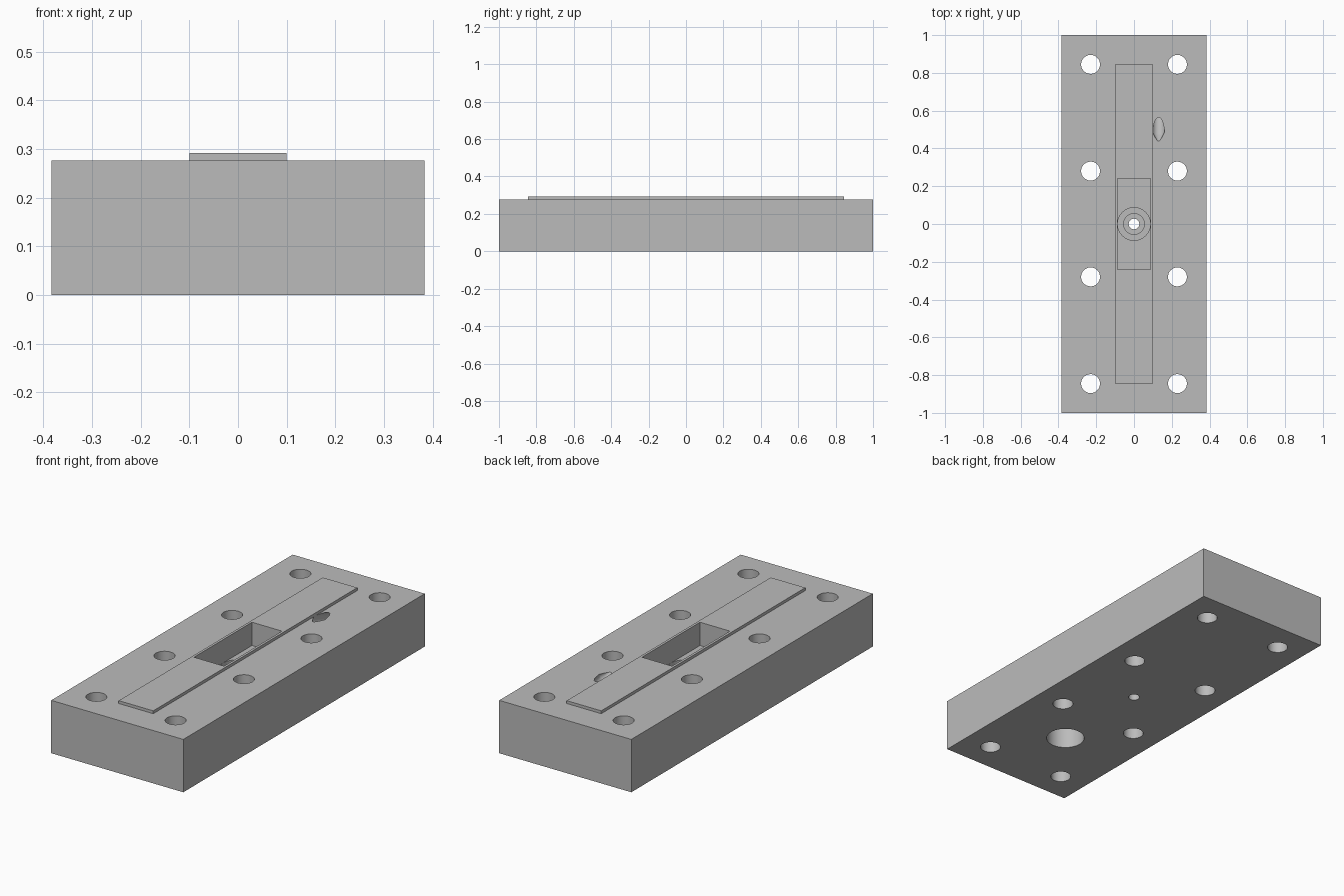
import bpy, math
from mathutils import Matrix, Vector

old = bpy.data.objects.get("Cube")
if old:
    bpy.data.objects.remove(old, do_unlink=True)

TOP = 0.277      # top of the block
LID = 0.292      # top of the raised strip
FLOOR = 0.17     # floor of the pocket

grey = bpy.data.materials.new("plain grey")
grey.use_nodes = True
colour = (0.5, 0.5, 0.5, 1)
grey.diffuse_color = colour
grey.node_tree.nodes["Principled BSDF"].inputs["Base Color"].default_value = colour


def box(name, half_x, half_y, z0, z1):
    bpy.ops.mesh.primitive_cube_add(size=1, location=(0, 0, (z0 + z1) / 2))
    ob = bpy.context.object
    ob.name = name
    ob.scale = (2 * half_x, 2 * half_y, z1 - z0)
    bpy.ops.object.transform_apply(location=True, rotation=False, scale=True)
    ob.data.materials.append(grey)
    return ob


def drill(name, x, y, r, z0, z1):
    bpy.ops.mesh.primitive_cylinder_add(vertices=48, radius=r, depth=z1 - z0,
                                        location=(x, y, (z0 + z1) / 2))
    ob = bpy.context.object
    ob.name = name
    ob.data.materials.append(grey)
    return ob


def cut(target, cutters):
    for c in cutters:
        c.hide_render = True
        mod = target.modifiers.new(c.name, "BOOLEAN")
        mod.operation = "DIFFERENCE"
        mod.solver = "EXACT"
        mod.object = c
        bpy.context.view_layer.objects.active = target
        bpy.ops.object.modifier_apply(modifier=mod.name)
        bpy.data.objects.remove(c, do_unlink=True)


def pointed_drill(name, apex, tilt, r, tip, length):
    # cone-tipped round cutter whose axis sinks towards the back
    bpy.ops.mesh.primitive_cone_add(vertices=48, radius1=r, radius2=0, depth=tip)
    ob = bpy.context.object
    ob.name = name
    for v in ob.data.vertices:
        v.co.z -= tip / 2                  # apex at the origin
        if v.co.z < -tip / 2:
            v.co.z = -tip
    # extend the base ring into a straight shank
    import bmesh
    bm = bmesh.new()
    bm.from_mesh(ob.data)
    base = max(bm.faces, key=lambda f: len(f.verts))
    out = bmesh.ops.extrude_face_region(bm, geom=[base])["geom"]
    verts = [e for e in out if isinstance(e, bmesh.types.BMVert)]
    bmesh.ops.translate(bm, verts=verts, vec=(0, 0, -length))
    if base.is_valid:
        bmesh.ops.delete(bm, geom=[base], context="FACES_ONLY")
    bmesh.ops.recalc_face_normals(bm, faces=bm.faces)
    bm.to_mesh(ob.data)
    bm.free()
    ob.data.transform(Matrix.Translation(Vector(apex))
                      @ Matrix.Rotation(math.pi / 2 - tilt, 4, "X"))
    ob.data.materials.append(grey)
    return ob


# Main block with eight through holes
block = box("block", 0.383, 1.0, 0, TOP)
holes = [drill("mounting_hole", sx * 0.23, sy * y, 0.05, -0.1, 0.4)
         for sx in (-1, 1) for sy in (-1, 1) for y in (0.28, 0.845)]
cut(block, holes)

# Central pocket with stepped bore, blind hole below, slanted side hole
cut(block, [
    box("pocket", 0.087, 0.24, FLOOR, 0.4),
    drill("wide_bore", 0, 0, 0.0865, 0.13, 0.2),
    drill("middle_bore", 0, 0, 0.055, 0.07, 0.2),
    drill("narrow_bore", 0, 0, 0.028, -0.1, 0.2),
    drill("bottom_blind_hole", 0, -0.535, 0.094, -0.1, 0.2),
    pointed_drill("slanted_hole", (0.13, 0.43, 0.286), math.radians(18), 0.033, 0.057, 0.26),
])

# Raised strip around the pocket
strip = box("raised_strip", 0.1, 0.845, TOP, LID)
cut(strip, [box("strip_opening", 0.087, 0.24, 0.2, 0.4)])

for ob in (block, strip):
    bpy.ops.object.select_all(action="DESELECT")
    ob.select_set(True)
    bpy.context.view_layer.objects.active = ob
    bpy.ops.object.shade_smooth_by_angle(angle=math.radians(30))
